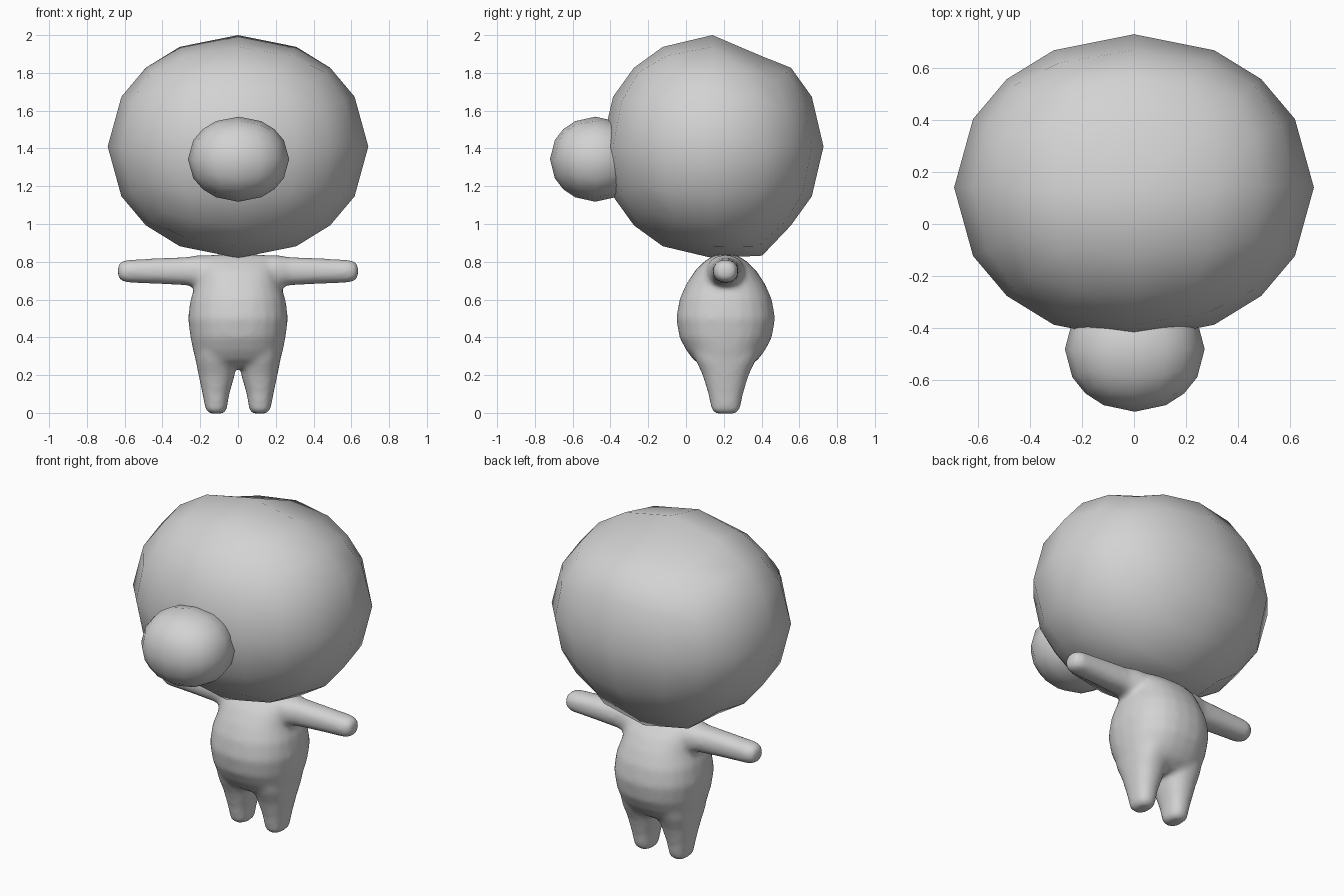
import bpy, bmesh, math
from mathutils import Vector

if "Cube" in bpy.data.objects:
    bpy.data.objects.remove(bpy.data.objects["Cube"])

grey = bpy.data.materials.new("plain grey")
grey.diffuse_color = (0.65, 0.65, 0.65, 1)
grey.use_nodes = True
grey.node_tree.nodes["Principled BSDF"].inputs["Base Color"].default_value = grey.diffuse_color


def make_object(name, bm):
    """Turn a bmesh into a smooth shaded grey object."""
    bmesh.ops.recalc_face_normals(bm, faces=bm.faces)
    for f in bm.faces:
        f.smooth = True
    mesh = bpy.data.meshes.new(name)
    bm.to_mesh(mesh)
    bm.free()
    mesh.materials.append(grey)
    ob = bpy.data.objects.new(name, mesh)
    bpy.context.collection.objects.link(ob)
    return ob


def quad_ball(name, center, radii, shape=None):
    """Low-poly ball: a cube cut 4 x 4 per side, pushed out to an ellipsoid."""
    bm = bmesh.new()
    bmesh.ops.create_cube(bm, size=2)
    bmesh.ops.subdivide_edges(bm, edges=bm.edges[:], cuts=3, use_grid_fill=True)
    for v in bm.verts:
        n = v.co.normalized()
        v.co = Vector(c + r * k for c, r, k in zip(center, radii, n))
        if shape:
            shape(v, n)
    return make_object(name, bm)


def loft(bm, rings, sides=24, power=2.3):
    """Closed skin through rings of (center, axis_u, axis_v)."""
    loops = []
    for c, u, w in rings:
        loop = []
        for i in range(sides):
            a = 2 * math.pi * i / sides
            ca, sa = math.cos(a), math.sin(a)
            p = math.copysign(abs(ca) ** (2 / power), ca)
            q = math.copysign(abs(sa) ** (2 / power), sa)
            loop.append(bm.verts.new(Vector(c) + Vector(u) * p + Vector(w) * q))
        loops.append(loop)
    for a, b in zip(loops, loops[1:]):
        for i in range(sides):
            j = (i + 1) % sides
            bm.faces.new((a[i], a[j], b[j], b[i]))
    bm.faces.new(loops[0][::-1])
    bm.faces.new(loops[-1])


# Head, with the back of the crown and of the jaw set a little lower
def slope_back(v, n):
    if 0.3 < n.y < 0.6 and abs(n.z) > 0.7:
        v.co.z -= 0.05


quad_ball("head", (0, 0.14, 1.41), (0.69, 0.588, 0.59), slope_back)

# Snout
quad_ball("snout", (0.003, -0.48, 1.343), (0.268, 0.24, 0.225))

# Body: torso, legs and arms blended into one skin
YC = 0.21
bm = bmesh.new()
torso = [  # z, half width, half depth
    (0.24, 0.17, 0.11), (0.28, 0.225, 0.17), (0.33, 0.238, 0.208),
    (0.40, 0.252, 0.245), (0.50, 0.265, 0.262), (0.60, 0.252, 0.245),
    (0.68, 0.225, 0.21), (0.75, 0.215, 0.165), (0.80, 0.21, 0.115),
    (0.83, 0.18, 0.07), (0.838, 0.12, 0.04)]
loft(bm, [((0, YC, z), (rx, 0, 0), (0, ry, 0)) for z, rx, ry in torso])

leg = [  # z, x, half width, half depth
    (-0.004, 0.115, 0.035, 0.05), (0.015, 0.116, 0.056, 0.075),
    (0.10, 0.117, 0.071, 0.092), (0.20, 0.113, 0.096, 0.122),
    (0.28, 0.115, 0.11, 0.16), (0.38, 0.12, 0.11, 0.19)]
arm = [  # x, z, half depth, half height
    (0.08, 0.745, 0.10, 0.08), (0.20, 0.748, 0.10, 0.088),
    (0.27, 0.75, 0.08, 0.075), (0.42, 0.751, 0.072, 0.068),
    (0.59, 0.75, 0.066, 0.06), (0.62, 0.75, 0.054, 0.05),
    (0.636, 0.75, 0.035, 0.032)]
for s in (-1, 1):
    loft(bm, [((s * x, YC, z), (rx, 0, 0), (0, ry, 0)) for z, x, rx, ry in leg])
    loft(bm, [((s * x, YC, z), (0, ry, 0), (0, 0, rz)) for x, z, ry, rz in arm])
body = make_object("body", bm)

remesh = body.modifiers.new("blend", 'REMESH')
remesh.mode = 'VOXEL'
remesh.voxel_size = 0.016
remesh.use_smooth_shade = True
relax = body.modifiers.new("relax", 'SMOOTH')
relax.factor = 0.5
relax.iterations = 7
